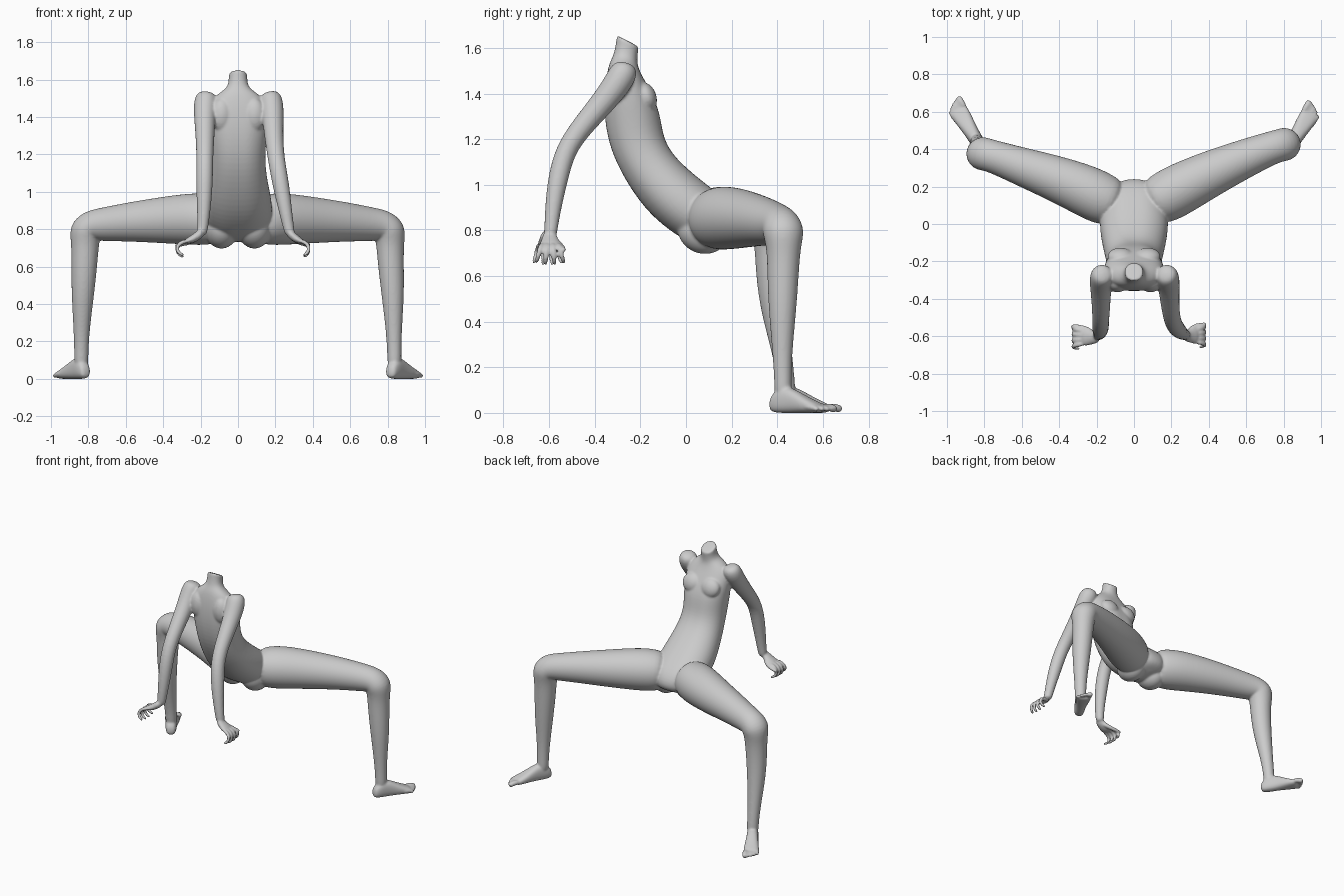
import bpy, bmesh
from math import sin, cos, pi
from mathutils import Vector as V, Matrix

bm = bmesh.new()


def ring(c, u, v, n=20, p=1.0, groove=0.0):
    pts = []
    for i in range(n):
        a = 2 * pi * i / n
        cu, sv = cos(a), sin(a)
        k = 1 - groove if i in (n // 4, 3 * n // 4) else 1
        cu = (1 if cu > 0 else -1) * abs(cu) ** p
        sv = (1 if sv > 0 else -1) * abs(sv) ** p * k
        pts.append(V(c) + V(u) * cu * 1.02 + V(v) * sv * 1.02)
    return pts


def loft(rings):
    rows = [[bm.verts.new(p) for p in r] for r in rings]
    n = len(rows[0])
    for a, b in zip(rows, rows[1:]):
        for i in range(n):
            j = (i + 1) % n
            bm.faces.new((a[i], a[j], b[j], b[i]))
    bm.faces.new(rows[0][::-1])
    bm.faces.new(rows[-1])


def limb(pts, ref, n=20):
    # round tube through (x, y, z, radius) points
    P = [V(p[:3]) for p in pts]
    rings = []
    for i, p in enumerate(pts):
        t = V((0, 0, 0))
        if i > 0:
            t += (P[i] - P[i - 1]).normalized()
        if i < len(P) - 1:
            t += (P[i + 1] - P[i]).normalized()
        t.normalize()
        u = t.cross(V(ref)).normalized()
        rings.append(ring(P[i], u * p[3], t.cross(u) * p[3], n))
    loft(rings)


def blob(c, size, rot=0.0):
    m = Matrix.Translation(c) @ Matrix.Rotation(rot, 4, 'X') @ Matrix.Diagonal((*size, 1))
    bmesh.ops.create_uvsphere(bm, u_segments=20, v_segments=12, radius=1.02, matrix=m)


# torso and neck: back y, back z, front y, front z, half width, groove
torso = [
    (.12, .735, .225, .775, .07, 0), (.07, .73, .25, .83, .12, 0),
    (.01, .745, .215, .91, .165, .05), (-.08, .80, .13, .975, .185, .05),
    (-.18, .89, .03, 1.05, .175, .03), (-.27, 1.02, -.06, 1.135, .152, .05),
    (-.335, 1.15, -.098, 1.215, .142, .06), (-.362, 1.285, -.11, 1.315, .153, .06),
    (-.362, 1.40, -.145, 1.40, .163, .06), (-.35, 1.48, -.19, 1.475, .155, .04),
    (-.335, 1.535, -.21, 1.515, .105, 0), (-.318, 1.565, -.215, 1.54, .058, 0),
    (-.308, 1.61, -.212, 1.575, .049, 0), (-.303, 1.65, -.208, 1.60, .049, 0),
    (-.302, 1.656, -.207, 1.606, .049, 0),
]
rings = []
for by, bz, fy, fz, w, g in torso:
    c = V((0, (by + fy) / 2, (bz + fz) / 2))
    rings.append(ring(c, (w, 0, 0), V((0, fy, fz)) - c, p=.92, groove=g))
loft(rings)

# buttocks, chest and shoulder blade masses
for s in (-1, 1):
    blob((s * .088, .075, .80), (.09, .115, .10), -.4)
    blob((s * .072, -.175, 1.385), (.07, .045, .065), .35)
    blob((s * .088, -.315, 1.41), (.06, .05, .09), 0)

# legs: x, y, z, radius from hip to ankle
leg_r = [
    (.08, .10, .85, .115), (.16, .14, .853, .138), (.26, .195, .855, .137),
    (.42, .275, .848, .121), (.58, .345, .839, .104), (.72, .402, .826, .089),
    (.785, .422, .817, .086), (.815, .428, .787, .09), (.813, .428, .72, .073),
    (.818, .425, .60, .068), (.828, .423, .45, .06), (.833, .422, .27, .043),
    (.836, .425, .14, .037), (.836, .425, .05, .038),
]
leg_l = [
    (-.08, .10, .85, .115), (-.16, .13, .853, .138), (-.26, .18, .855, .137),
    (-.42, .245, .848, .121), (-.58, .30, .839, .104), (-.72, .35, .826, .089),
    (-.79, .372, .817, .086), (-.82, .378, .787, .09), (-.817, .376, .72, .073),
    (-.822, .375, .60, .068), (-.83, .388, .45, .06), (-.836, .42, .27, .043),
    (-.838, .44, .14, .037), (-.838, .445, .05, .038),
]
for leg in (leg_r, leg_l):
    limb(leg, (0, 1, 0))


# feet: distance along foot, half width, bottom, top
foot_rows = [(-.062, .02, .015, .05), (-.05, .031, .003, .08), (-.015, .037, 0, .11),
             (.03, .037, 0, .115), (.08, .041, 0, .092), (.13, .047, 0, .066),
             (.175, .05, 0, .047), (.20, .046, .002, .036)]


def foot(s, origin):
    d = V((s * .52, .854, 0))
    side = V((s * .854, -.52, 0))
    o = V((*origin, 0))
    rows = []
    for t, w, b, h in foot_rows:
        rows.append(ring(o + d * t + V((0, 0, (b + h) / 2)), side * w, (0, 0, (h - b) / 2), p=.8))
    loft(rows)
    # toes, big toe on the inner side
    for i in range(5):
        lat = -.037 + .0195 * i
        end = .252 - .003 * i - .002 * i * i
        r = .017 if i == 0 else .012
        toe = []
        for t, z, k in ((end - .075, .026, 1), (end - .035, .026, 1),
                        (end - .012, .017, 1.1), (end, .015, .8)):
            q = o + d * t + side * lat
            toe.append((q.x, q.y, z, r * k))
        limb(toe, (0, 0, 1), 10)


foot(1, (.842, .425))
foot(-1, (-.842, .447))

# arms share depth, height and radius; x differs per side
arm = [(-.262, 1.535, .042), (-.272, 1.49, .066), (-.33, 1.40, .057), (-.43, 1.285, .049),
       (-.522, 1.17, .044), (-.557, 1.05, .045), (-.58, .92, .037), (-.592, .81, .029),
       (-.595, .765, .027)]
arm_x = {1: (.165, .177, .187, .192, .205, .227, .25, .27, .28),
         -1: (.165, .172, .178, .176, .178, .179, .182, .188, .196)}


def hand(s, wx, k, dy):
    # palm, four curled fingers and a thumb pointing outwards
    def at(dx, y, z):
        return (s * (wx + dx * k), y + dy, z)
    palm = [(-.012, .79, .028, .022), (.015, .762, .035, .023),
            (.04, .744, .044, .02), (.065, .732, .045, .015)]
    loft([ring(at(dx, -.597, z), (0, w, 0), (s * t * .5, 0, t * .87)) for dx, z, w, t in palm])
    for i in range(4):
        y = -.63 + .0225 * i
        fan = (i - 1.5) * .004
        drop = (0, -.008, -.008, -.002)[i]
        path = [(.05, .738, .012), (.08, .732, .0125), (.099, .712, .0125),
                (.102, .688 + drop, .0115), (.088, .668 + drop, .011), (.07, .66 + drop, .009)]
        limb([(*at(dx, y + fan * j, z), r) for j, (dx, z, r) in enumerate(path)], (0, 1, 0), 10)
    thumb = [(.01, -.582, .76, .016), (.035, -.556, .738, .016),
             (.065, -.54, .722, .013), (.098, -.535, .716, .011), (.112, -.536, .714, .008)]
    limb([(*at(a, b, c), r) for a, b, c, r in thumb], (0, 0, 1), 10)


for s in (-1, 1):
    limb([(s * x, *row) for x, row in zip(arm_x[s], arm)], (1, 0, 0))
hand(1, .278, 1.0, 0)
hand(-1, .20, 1.25, -.01)

# fuse all masses into one smooth body
bmesh.ops.recalc_face_normals(bm, faces=bm.faces)
mesh = bpy.data.meshes.new("body")
bm.to_mesh(mesh)
bm.free()
body = bpy.data.objects.new("body", mesh)
bpy.context.collection.objects.link(body)
for f in mesh.polygons:
    f.use_smooth = True
sub = body.modifiers.new("round", 'SUBSURF')
sub.levels = sub.render_levels = 2
rem = body.modifiers.new("fuse", 'REMESH')
rem.mode = 'VOXEL'
rem.voxel_size = .0065
rem.use_smooth_shade = True
sm = body.modifiers.new("soften", 'SMOOTH')
sm.factor = .5
sm.iterations = 7
